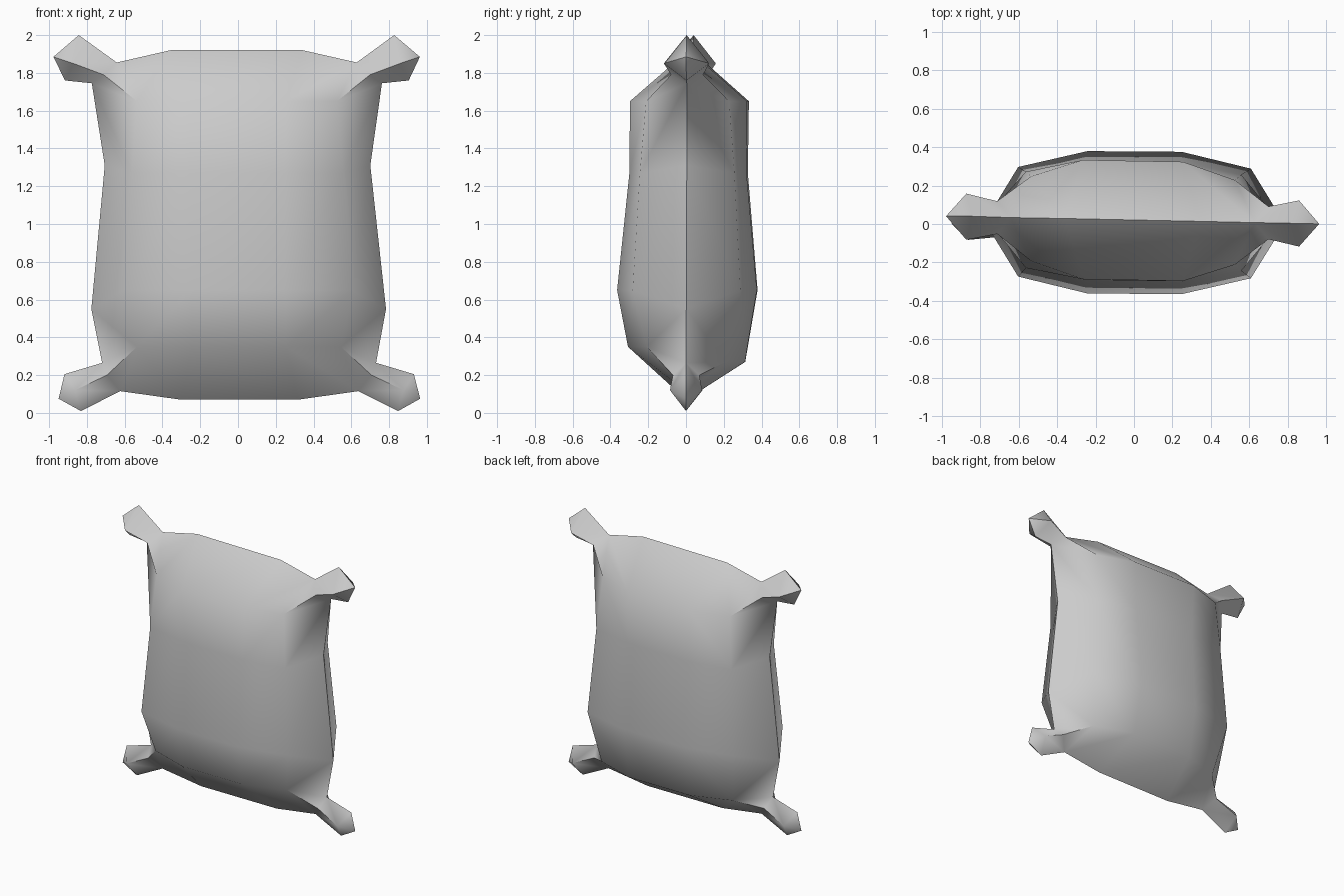
import bpy
import bmesh
import math

cube = bpy.data.objects.get("Cube")
if cube:
    bpy.data.objects.remove(cube, do_unlink=True)

cloth = bpy.data.materials.new("grey cloth")
cloth.use_nodes = True
grey = (0.6, 0.6, 0.6, 1)
cloth.diffuse_color = grey
cloth.node_tree.nodes["Principled BSDF"].inputs["Base Color"].default_value = grey

# Belly rows from bottom to top: inner x, outer x, inner depth, outer depth, z
ROWS = [(0.25, 0.54, 0.31, 0.21, 0.31),
        (0.245, 0.605, 0.37, 0.285, 0.65),
        (0.25, 0.56, 0.31, 0.25, 1.27),
        (0.26, 0.53, 0.31, 0.22, 1.65)]
# Seam points (x, z) beside each row, and along the bottom and top
SIDE = [(0.725, 0.265), (0.78, 0.55), (0.703, 1.31), (0.768, 1.745)]
BOTTOM = [(0.31, 0.07), (0.63, 0.115)]
TOP = [(0.35, 1.92), (0.635, 1.855)]
# Corner tufts: neck, knob middle (x, depth, z), knob ends (x, z), tip (x, z)
TUFTS = {0: ((0.70, 0.07, 0.20), (0.87, 0.085, 0.12),
             (0.84, 0.01), (0.925, 0.205), (0.957, 0.075)),
         3: ((0.705, 0.085, 1.79), (0.865, 0.12, 1.85),
             (0.835, 2.0), (0.91, 1.76), (0.97, 1.885))}

bm = bmesh.new()
cache = {}


def vert(x, y, z):
    """Shared vertex, with the slight lean and twist of a stuffed sack."""
    key = (round(x, 4), round(y, 4), round(z, 4))
    if key not in cache:
        cache[key] = bm.verts.new((x + 0.008 * (1 - z), y + 0.011 * z * (1 - x), z))
    return cache[key]


def face(*points):
    bm.faces.new([vert(*p) for p in points])


def belly(side, row, col):
    """Grid point; columns run from -x to +x."""
    xi, xo, di, do, z = ROWS[row]
    sx = -1 if col < 2 else 1
    outer = col in (0, 3)
    if row == 0:
        z -= side * 0.04
    return (sx * (xo if outer else xi), side * (do if outer else di), z)


def seam(points, col):
    x, z = points[1 if col in (0, 3) else 0]
    return (-x if col < 2 else x, 0, z)


for side in (-1, 1):
    # Front and back panels
    for col in range(3):
        for row in range(3):
            face(belly(side, row, col), belly(side, row, col + 1),
                 belly(side, row + 1, col + 1), belly(side, row + 1, col))
        for row, edge in ((0, BOTTOM), (3, TOP)):
            face(belly(side, row, col), belly(side, row, col + 1),
                 seam(edge, col + 1), seam(edge, col))
    for sx, col in ((-1, 0), (1, 3)):
        # Side panels down to the seam
        for row in range(3):
            (xa, za), (xb, zb) = SIDE[row], SIDE[row + 1]
            face(belly(side, row, col), (sx * xa, 0, za),
                 (sx * xb, 0, zb), belly(side, row + 1, col))
        # Gathered corner and knotted tuft
        for row, edge in ((0, BOTTOM), (3, TOP)):
            neck, knob, end_a, end_b, end_t = TUFTS[row]
            n = (sx * neck[0], side * neck[1], neck[2])
            k = (sx * knob[0], side * knob[1], knob[2])
            a, b, tip = [(sx * p[0], 0, p[1]) for p in (end_a, end_b, end_t)]
            start_a = seam(edge, col)
            start_b = (sx * SIDE[row][0], 0, SIDE[row][1])
            corner = belly(side, row, col)
            for start, end in ((start_a, a), (start_b, b)):
                face(corner, start, n)
                face(start, end, k, n)
                face(end, tip, k)

bmesh.ops.recalc_face_normals(bm, faces=bm.faces)
mesh = bpy.data.meshes.new("stuffed_sack")
bm.to_mesh(mesh)
bm.free()
mesh.materials.append(cloth)
sack = bpy.data.objects.new("stuffed_sack", mesh)
bpy.context.collection.objects.link(sack)

# Soft cloth with crisp seam and knots
bpy.ops.object.select_all(action="DESELECT")
sack.select_set(True)
bpy.context.view_layer.objects.active = sack
bpy.ops.object.shade_smooth_by_angle(angle=math.radians(58))
